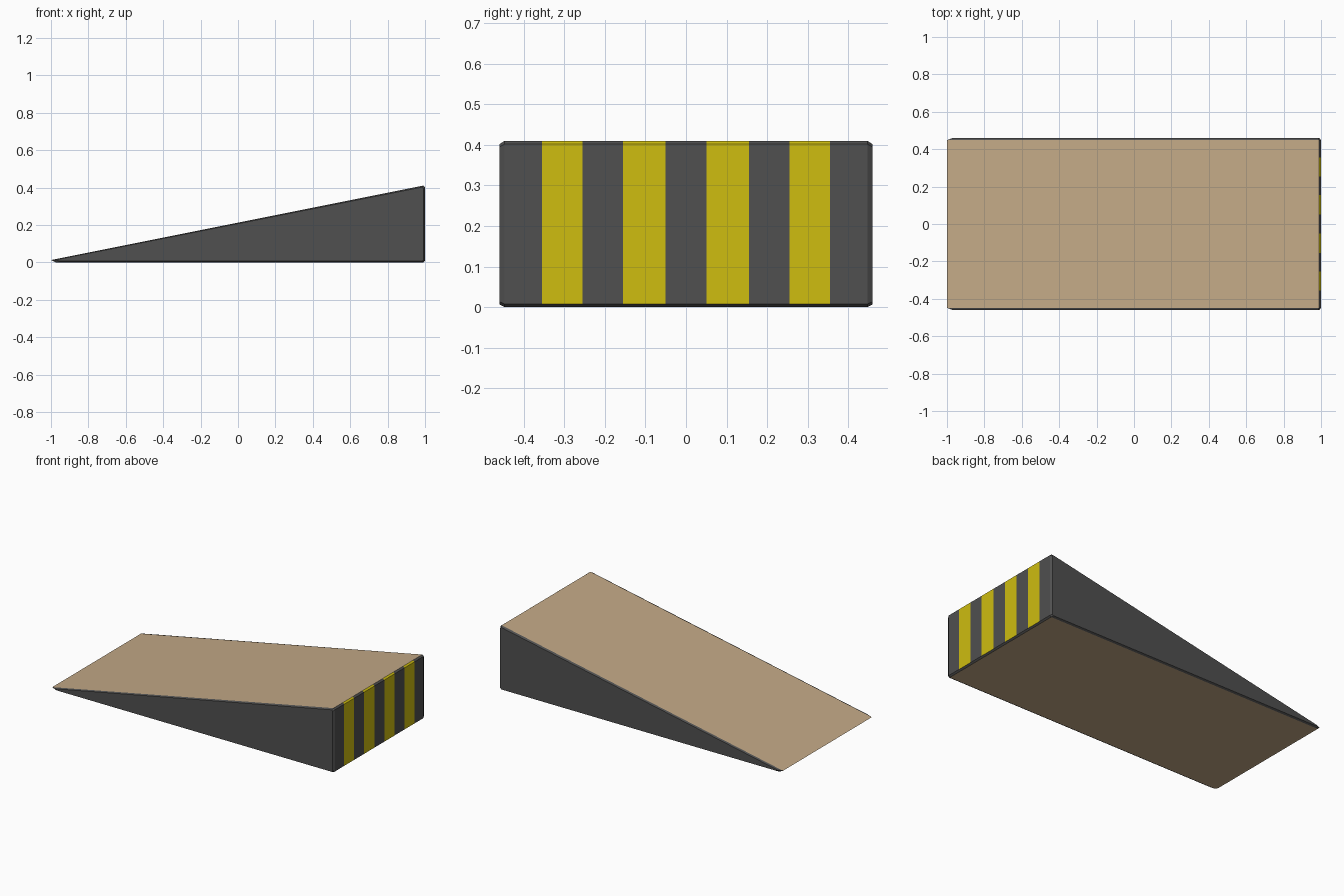
import bpy
import bmesh

cube = bpy.data.objects.get("Cube")
if cube:
    bpy.data.objects.remove(cube, do_unlink=True)


def make_material(name, rgb):
    mat = bpy.data.materials.new(name)
    color = (*rgb, 1.0)
    mat.diffuse_color = color
    mat.use_nodes = True
    for node in mat.node_tree.nodes:
        if node.type == 'BSDF_PRINCIPLED':
            node.inputs["Base Color"].default_value = color
            node.inputs["Roughness"].default_value = 0.8
    return mat


TAN, GREY, YELLOW = range(3)
materials = [
    make_material("plywood tan", (0.55, 0.40, 0.24)),
    make_material("dark grey", (0.08, 0.08, 0.08)),
    make_material("warning yellow", (0.62, 0.51, 0.005)),
]

# Side profile (x, z): nose, underside, chamfered tall end, sloping deck
full = [(-1, 0.012), (-0.975, 0), (0.99, 0), (1, 0.008), (1, 0.402), (0.99, 0.41)]
# Slightly smaller profile for the chamfered side rims
inner = [(-0.97, 0.014), (-0.955, 0.006), (0.984, 0.006),
         (0.992, 0.013), (0.992, 0.395), (0.984, 0.402)]

# Cross-sections across the width, one at every stripe boundary
half = [0.05, 0.155, 0.255, 0.355, 0.448]
stations = [(-0.46, inner)] + [(-y, full) for y in reversed(half)]
stations += [(y, full) for y in half] + [(0.46, inner)]

bm = bmesh.new()
rings = [[bm.verts.new((x, y, z)) for x, z in profile] for y, profile in stations]


def add_face(verts, material):
    bm.faces.new(verts).material_index = material


# Skin between neighbouring sections; the tall end alternates grey and yellow
last = len(rings) - 2
for s in range(last + 1):
    a, b = rings[s], rings[s + 1]
    stripe = YELLOW if s in (2, 4, 6, 8) else GREY
    skin = [TAN, TAN, GREY, stripe, stripe, TAN]
    for i, material in enumerate(skin):
        j = (i + 1) % len(a)
        add_face((a[i], a[j], b[j], b[i]), GREY if s in (0, last) else material)

# Flat side walls
add_face(rings[0], GREY)
add_face(list(reversed(rings[-1])), GREY)
bmesh.ops.recalc_face_normals(bm, faces=bm.faces[:])

mesh = bpy.data.meshes.new("ramp_wedge")
bm.to_mesh(mesh)
bm.free()
for mat in materials:
    mesh.materials.append(mat)
ramp = bpy.data.objects.new("ramp_wedge", mesh)
bpy.context.collection.objects.link(ramp)
